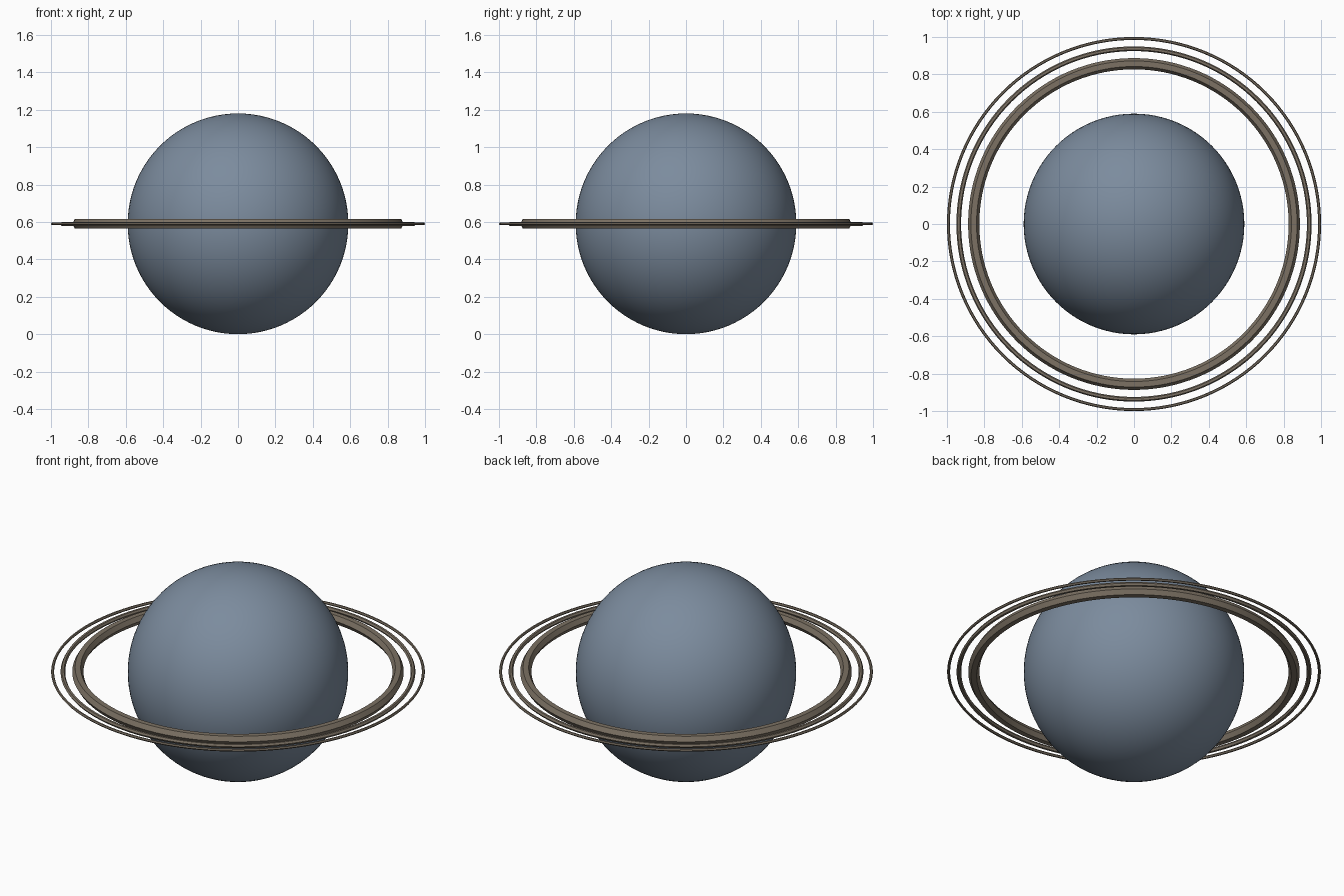
import bpy
import math

if "Cube" in bpy.data.objects:
    bpy.data.objects.remove(bpy.data.objects["Cube"])

CENTRE_Z = 0.59


def make_material(name, colour):
    mat = bpy.data.materials.new(name)
    mat.diffuse_color = (*colour, 1.0)
    mat.use_nodes = True
    mat.node_tree.nodes["Principled BSDF"].inputs["Base Color"].default_value = mat.diffuse_color
    return mat


def finish(name, mat):
    obj = bpy.context.object
    obj.name = name
    obj.data.materials.append(mat)
    bpy.ops.object.shade_smooth_by_angle(angle=math.radians(30))
    return obj


blue_grey = make_material("blue_grey", (0.20, 0.26, 0.34))
brown = make_material("ring_brown", (0.20, 0.165, 0.125))

# Planet body
bpy.ops.mesh.primitive_uv_sphere_add(
    segments=96, ring_count=48, radius=0.59, location=(0, 0, CENTRE_Z))
finish("planet", blue_grey)

# Three concentric rings with hexagonal cross-sections
for name, major, minor in (
    ("inner_ring", 0.857, 0.030),
    ("middle_ring", 0.937, 0.0125),
    ("outer_ring", 0.992, 0.008),
):
    bpy.ops.mesh.primitive_torus_add(
        major_segments=128, minor_segments=6,
        major_radius=major, minor_radius=minor, location=(0, 0, CENTRE_Z))
    finish(name, brown)
